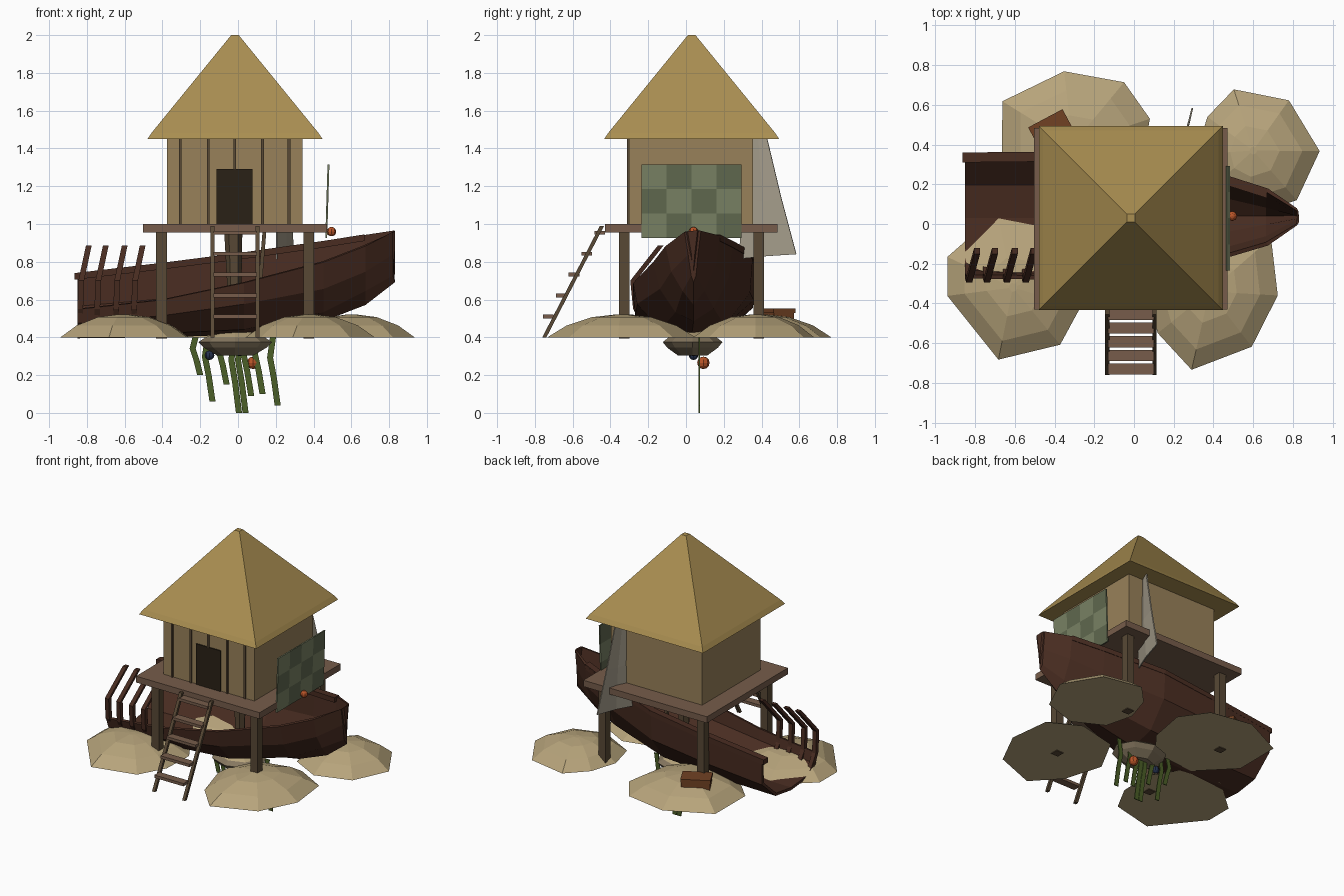
import bpy, bmesh
from math import radians
from mathutils import Vector, Matrix

if "Cube" in bpy.data.objects:
    bpy.data.objects.remove(bpy.data.objects["Cube"])


def mat(name, hexcol):
    m = bpy.data.materials.new(name)
    c = [(int(hexcol[i:i + 2], 16) / 255) ** 2.2 for i in (0, 2, 4)]
    m.diffuse_color = (*c, 1)
    m.use_nodes = True
    m.node_tree.nodes["Principled BSDF"].inputs["Base Color"].default_value = m.diffuse_color
    return m


THATCH, WALL, DECK = mat("thatch", "A88D52"), mat("wall", "97805A"), mat("deck", "765D4C")
HULL, SAND, POST = mat("hull", "4A3026"), mat("sand", "B5A27A"), mat("post", "594A38")
DARK, KELP, ORANGE = mat("dark", "2E261C"), mat("kelp", "4C5F2B"), mat("orange", "B8552C")
TARP, NET_A, NET_B = mat("tarp", "A39B8A"), mat("net_a", "788064"), mat("net_b", "606850")
CRATE, ROCK, BLUE = mat("crate", "704328"), mat("rock", "84765F"), mat("blue", "2A3550")


def finish(name, bm, *mats):
    bmesh.ops.remove_doubles(bm, verts=bm.verts, dist=1e-4)
    bmesh.ops.recalc_face_normals(bm, faces=bm.faces)
    me = bpy.data.meshes.new(name)
    bm.to_mesh(me)
    bm.free()
    for m in mats:
        me.materials.append(m)
    ob = bpy.data.objects.new(name, me)
    bpy.context.collection.objects.link(ob)
    return ob


def loft(name, rings, m, closed=True, caps=True):
    bm = bmesh.new()
    vs = [[bm.verts.new(p) for p in r] for r in rings]
    n = len(rings[0])
    for a, b in zip(vs, vs[1:]):
        for i in range(n if closed else n - 1):
            j = (i + 1) % n
            bm.faces.new((a[i], a[j], b[j], b[i]))
    if caps:
        bm.faces.new(vs[0])
        bm.faces.new(vs[-1])
    return finish(name, bm, m)


def box(name, lo, hi, m, rot=0):
    lo, hi = Vector(lo), Vector(hi)
    bm = bmesh.new()
    M = Matrix.Translation((lo + hi) / 2) @ Matrix.Rotation(radians(rot), 4, 'Z') @ Matrix.Diagonal((*(hi - lo), 1))
    bmesh.ops.create_cube(bm, size=1, matrix=M)
    return finish(name, bm, m)


def beam(name, pts, w, m):
    # square bar along a path
    rings = [[(x + a * w / 2, y + b * w / 2, z) for a, b in ((-1, -1), (1, -1), (1, 1), (-1, 1))] for x, y, z in pts]
    return loft(name, rings, m)


def ball(name, c, r, m):
    bm = bmesh.new()
    bmesh.ops.create_uvsphere(bm, u_segments=8, v_segments=6, radius=r, matrix=Matrix.Translation(c))
    return finish(name, bm, m)


def square(cx, cy, h, z):
    return [(cx + a * h, cy + b * h, z) for a, b in ((-1, -1), (1, -1), (1, 1), (-1, 1))]


# hut: roof, walls, door, battens, deck, posts
CX, CY = -.016, .03
loft("roof", [square(CX, CY, h, z) for h, z in ((.463, 1.45), (.442, 1.482), (.02, 2.0))], THATCH)
box("walls", (-.377, -.303, .99), (.342, .356, 1.46), WALL)
box("door", (-.115, -.311, 1.0), (.078, -.29, 1.29), DARK)
for x in (-.305, -.157, -.018, .13, .27):
    if abs(x + .018) > .01:
        box("batten", (x - .007, -.312, 1.0), (x + .007, -.29, 1.45), POST)
    else:
        box("batten", (x - .007, -.312, 1.29), (x + .007, -.29, 1.45), POST)
box("deck", (-.504, -.43, .955), (.472, .484, 1.0), DECK)
for x in (-.405, .375):
    for y in (-.327, .385):
        box("post", (x - .028, y - .028, .395), (x + .028, y + .028, .96), POST)

# ladder
for x in (-.135, .103):
    beam("ladder_rail", [(x, -.75, .4), (x, -.445, .99)], .022, POST)
for i in range(5):
    y, z = -.73 + i * .0685, .51 + i * .111
    box("ladder_rung", (-.13, y - .028, z - .01), (.1, y + .028, z + .01), DECK)

# sand islands: faceted domes over eight-sided outlines
ISLANDS = [
    ((-.31, .40), [(.08, .53), (-.05, .714), (-.352, .769), (-.663, .618), (-.665, .28), (-.44, .05), (-.11, .08), (.03, .26)]),
    ((.6, .37), [(.37, .54), (.503, .678), (.78, .623), (.935, .367), (.82, .12), (.57, .04), (.36, .15), (.31, .35)]),
    ((.38, -.34), [(.724, -.36), (.69, -.07), (.47, .05), (.18, -.02), (.04, -.28), (.12, -.55), (.29, -.734), (.593, -.618)]),
    ((-.61, -.32), [(-.94, -.166), (-.688, .055), (-.38, .01), (-.26, -.18), (-.27, -.42), (-.372, -.608), (-.683, -.683), (-.94, -.362)]),
]
for (cx, cy), outline in ISLANDS:
    rings = [[(cx + (x - cx) * s, cy + (y - cy) * s, z) for x, y in outline]
             for s, z in ((1, .4), (.74, .463), (.4, .507), (.06, .522))]
    loft("sand_island", rings, SAND)

# wrecked hull: open sections from stern to bow, heeled so the near side is low
SECTIONS = [
    (-.85, [(.35, .735), (.345, .56), (.2, .43), (.03, .405), (-.15, .42), (-.24, .48), (-.265, .55)]),
    (-.4, [(.355, .79), (.35, .6), (.2, .44), (.03, .41), (-.15, .43), (-.26, .52), (-.27, .6)]),
    (.03, [(.345, .845), (.33, .64), (.2, .47), (.03, .425), (-.13, .45), (-.25, .58), (-.27, .69)]),
    (.45, [(.24, .905), (.22, .72), (.14, .56), (.04, .495), (-.05, .54), (-.13, .66), (-.165, .8)]),
    (.67, [(.17, .94), (.15, .78), (.09, .65), (.04, .58), (-.01, .65), (-.07, .75), (-.1, .885)]),
    (.825, [(.07, .965), (.055, .84), (.045, .73), (.04, .70), (.035, .73), (.02, .84), (.0, .96)]),
]
hull = loft("hull", [[(x, y, z) for y, z in s] for x, s in SECTIONS], HULL, closed=False, caps=False)
bm = bmesh.new()
bm.from_mesh(hull.data)
bm.verts.ensure_lookup_table()
bm.faces.new(bm.verts[-7:])
bm.to_mesh(hull.data)
bm.free()
sol = hull.modifiers.new("thickness", 'SOLIDIFY')
sol.thickness, sol.offset = .02, 0
loft("gunwale", [[(x, s[0][0] + a, s[0][1] + b) for a, b in ((-.04, -.03), (.01, -.03), (.01, .005), (-.04, .005))]
                 for x, s in [(-.865, SECTIONS[0][1])] + SECTIONS[1:5]], HULL)
for x in (-.835, -.745, -.645, -.55):
    beam("hull_rib", [(x, -.2, .44), (x, -.265, .55), (x + .005, -.28, .7), (x + .045, -.135, .885)], .03, HULL)

# broken mast and strut under the deck
loft("mast_stump", [[(x + a * r, .05 + b * r, z) for a, b in ((1, 0), (.5, .87), (-.5, .87), (-1, 0), (-.5, -.87), (.5, -.87))]
                    for x, r, z in ((-.015, .03, .45), (-.025, .048, .96))], POST)
beam("strut", [(.11, .05, .6), (.14, .05, .96)], .02, POST)

# hanging tarp
TOP, MID, LOW = [(.21, .34, 1.455), (.23, .385, 1.455), (.25, .43, 1.455)], \
    [(.2, .31, 1.14), (.25, .41, 1.12), (.27, .505, 1.14)], [(.2, .28, .815), (.25, .43, .83), (.29, .585, .84)]
tarp = loft("tarp", [TOP, MID, LOW], TARP, closed=False, caps=False)
tarp.modifiers.new("thickness", 'SOLIDIFY').thickness = .008

# checked net panel beside the hut
bm = bmesh.new()
for i in range(4):
    for j in range(3):
        q = [(.472 + .004 * (j + b), -.235 + .132 * (i + a), .925 + .13 * (j + b))
             for a, b in ((0, 0), (1, 0), (1, 1), (0, 1))]
        bm.faces.new([bm.verts.new(p) for p in q]).material_index = (i + j) % 2
net = finish("net_panel", bm, NET_A, NET_B)
net.modifiers.new("thickness", 'SOLIDIFY').thickness = .01

# crate on the sand
box("crate", (-.51, .415, .42), (-.322, .535, .535), CRATE, 28)
box("crate_lid", (-.514, .41, .53), (-.318, .54, .552), CRATE, 28)

# central rock with hanging kelp and floats
UNIT = [(1, 0), (.7, .7), (0, 1), (-.7, .7), (-1, 0), (-.7, -.7), (0, -1), (.7, -.7)]
rock = lambda s, z: [(-.015 + .195 * s * a, .035 + .158 * s * b, z) for a, b in UNIT]
loft("rock", [rock(.5, .305), rock(.85, .345), rock(1, .375), rock(.8, .4)], ROCK)
loft("rock_sand", [rock(.8, .4), rock(.45, .43), rock(.08, .44)], SAND)
for x, zb in ((-.225, .2), (-.16, .06), (-.085, .15), (-.02, .0), (.015, .0), (.045, .09), (.105, .1), (.185, .04)):
    h = .4 - zb
    steps = ((0, .4), (-.015, .4 - h * .3), (.005, .4 - h * .6), (.025, zb))
    loft("kelp", [[(x + d + a * .016, .07 + b * .003, z) for a, b in ((-1, -1), (1, -1), (1, 1), (-1, 1))]
                  for d, z in steps], KELP)
ball("float_low", (.08, .092, .265), .033, ORANGE)
ball("float_deck", (.495, .04, .96), .025, ORANGE)
ball("shell", (-.15, .04, .305), .025, BLUE)
ball("shell", (.01, .04, .32), .02, BLUE)
